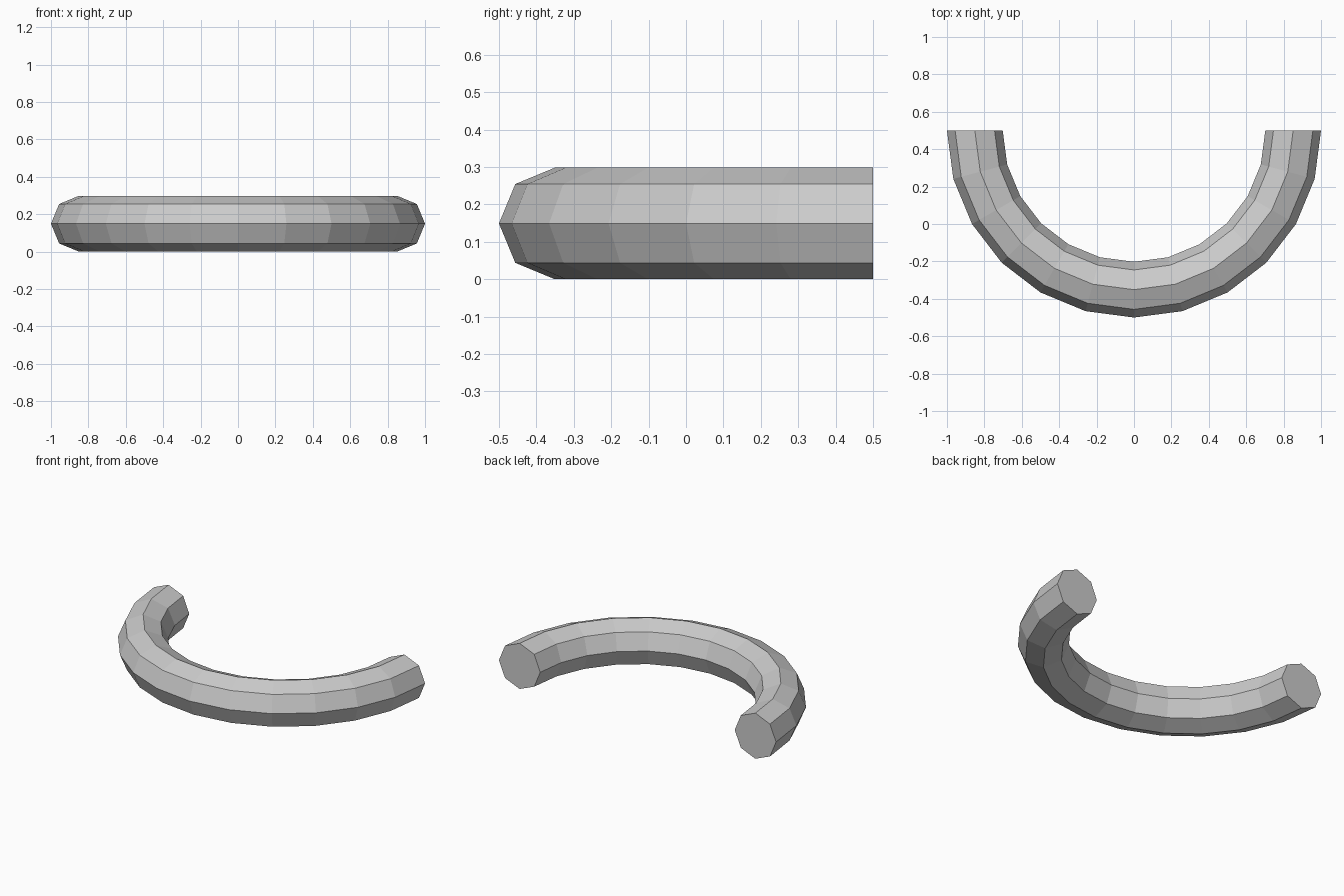
import bpy, bmesh
from math import sin, cos, pi

if "Cube" in bpy.data.objects:
    bpy.data.objects.remove(bpy.data.objects["Cube"])

R, r = 0.851, 0.149      # path radius, tube radius
SEGMENTS, SIDES = 12, 8

bm = bmesh.new()

# Octagonal sections along the half circle
rings = []
for i in range(SEGMENTS + 1):
    a = pi + pi * i / SEGMENTS
    ring = []
    for j in range(SIDES):
        t = 2 * pi * j / SIDES
        d = R + r * cos(t)
        ring.append(bm.verts.new((d * cos(a), 0.5 + d * sin(a), r + r * sin(t))))
    rings.append(ring)

# Tube walls
for p, q in zip(rings, rings[1:]):
    for j in range(SIDES):
        k = (j + 1) % SIDES
        bm.faces.new((p[j], p[k], q[k], q[j]))

# Flat end caps
bm.faces.new(rings[0])
bm.faces.new(rings[-1])
bmesh.ops.recalc_face_normals(bm, faces=bm.faces)

mesh = bpy.data.meshes.new("half_ring_tube")
bm.to_mesh(mesh)
bm.free()
bpy.context.collection.objects.link(bpy.data.objects.new("half_ring_tube", mesh))
